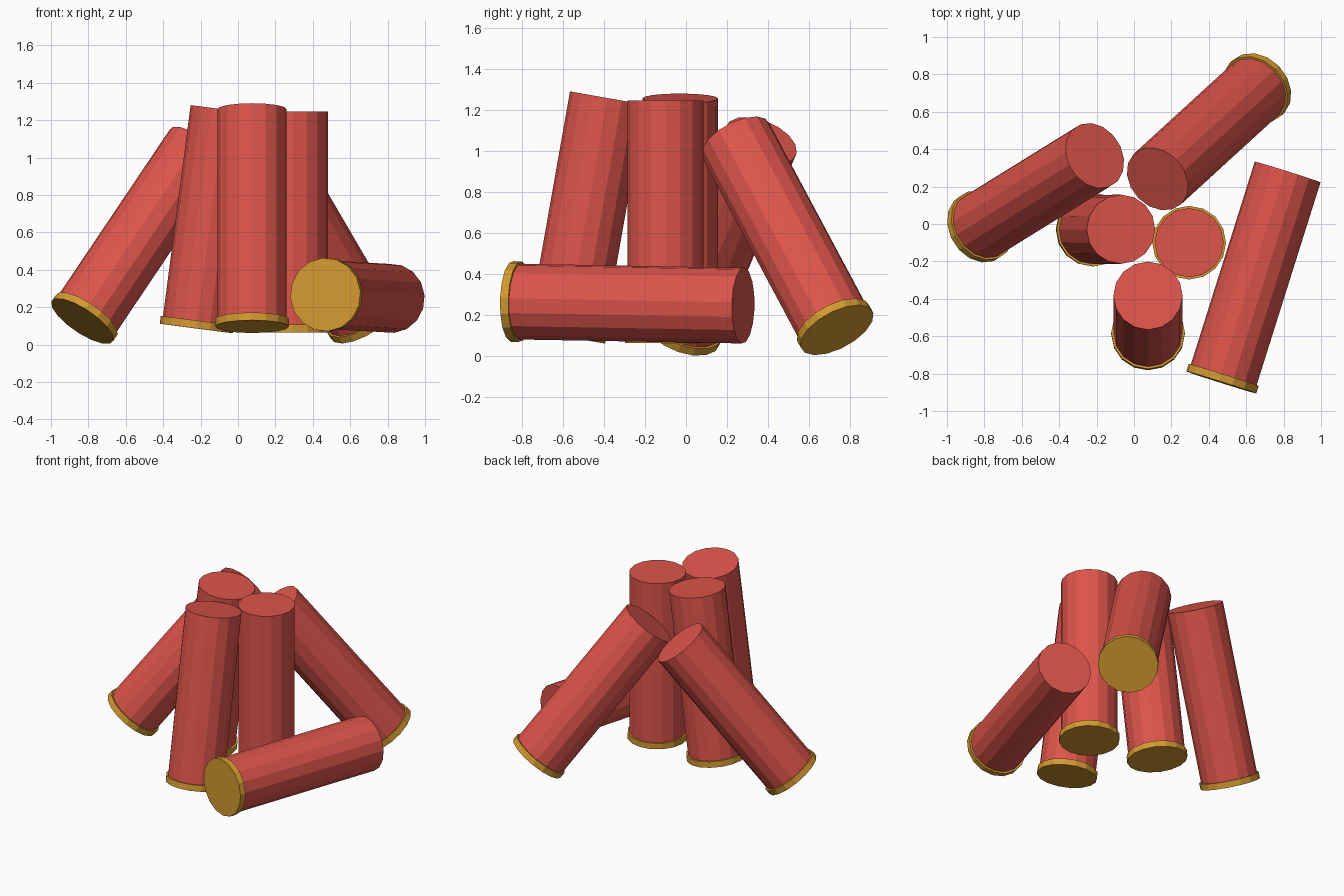
import bpy
from mathutils import Vector

cube = bpy.data.objects.get("Cube")
if cube:
    bpy.data.objects.remove(cube, do_unlink=True)

SIDES = 16
LENGTH = 1.18
RIM = 0.042


def make_material(name, colour):
    mat = bpy.data.materials.new(name)
    mat.use_nodes = True
    mat.diffuse_color = colour
    mat.node_tree.nodes["Principled BSDF"].inputs["Base Color"].default_value = colour
    return mat


red = make_material("red casing", (0.72, 0.09, 0.07, 1))
brass = make_material("brass", (0.65, 0.32, 0.03, 1))


def cylinder(name, start, end, radius, mat):
    axis = end - start
    bpy.ops.mesh.primitive_cylinder_add(
        vertices=SIDES, radius=radius, depth=axis.length, location=(start + end) / 2)
    obj = bpy.context.object
    obj.name = name
    obj.rotation_mode = 'QUATERNION'
    obj.rotation_quaternion = Vector((0, 0, 1)).rotation_difference(axis)
    obj.data.materials.append(mat)
    return obj


def shell(name, base, tip):
    """A red tube with a slightly wider brass base."""
    base = Vector(base)
    direction = (Vector(tip) - base).normalized()
    seam = base + direction * RIM
    cylinder(name + "_brass_base", base, seam, 0.197, brass)
    cylinder(name + "_casing", seam, base + direction * LENGTH, 0.185, red)


# Base centre and tip centre of each shell
shell("upright_shell", (0.295, -0.10, 0.065), (0.295, -0.10, 1.245))
shell("front_shell", (0.075, -0.588, 0.096), (0.075, -0.383, 1.258))
shell("middle_shell", (-0.223, -0.03, 0.086), (-0.07, -0.028, 1.256))
shell("right_leaning_shell", (-0.832, -0.02, 0.125), (-0.21, 0.365, 1.05))
shell("back_leaning_shell", (0.666, 0.735, 0.128), (0.125, 0.24, 1.055))
shell("lying_shell", (0.467, -0.847, 0.267), (0.822, 0.28, 0.247))
